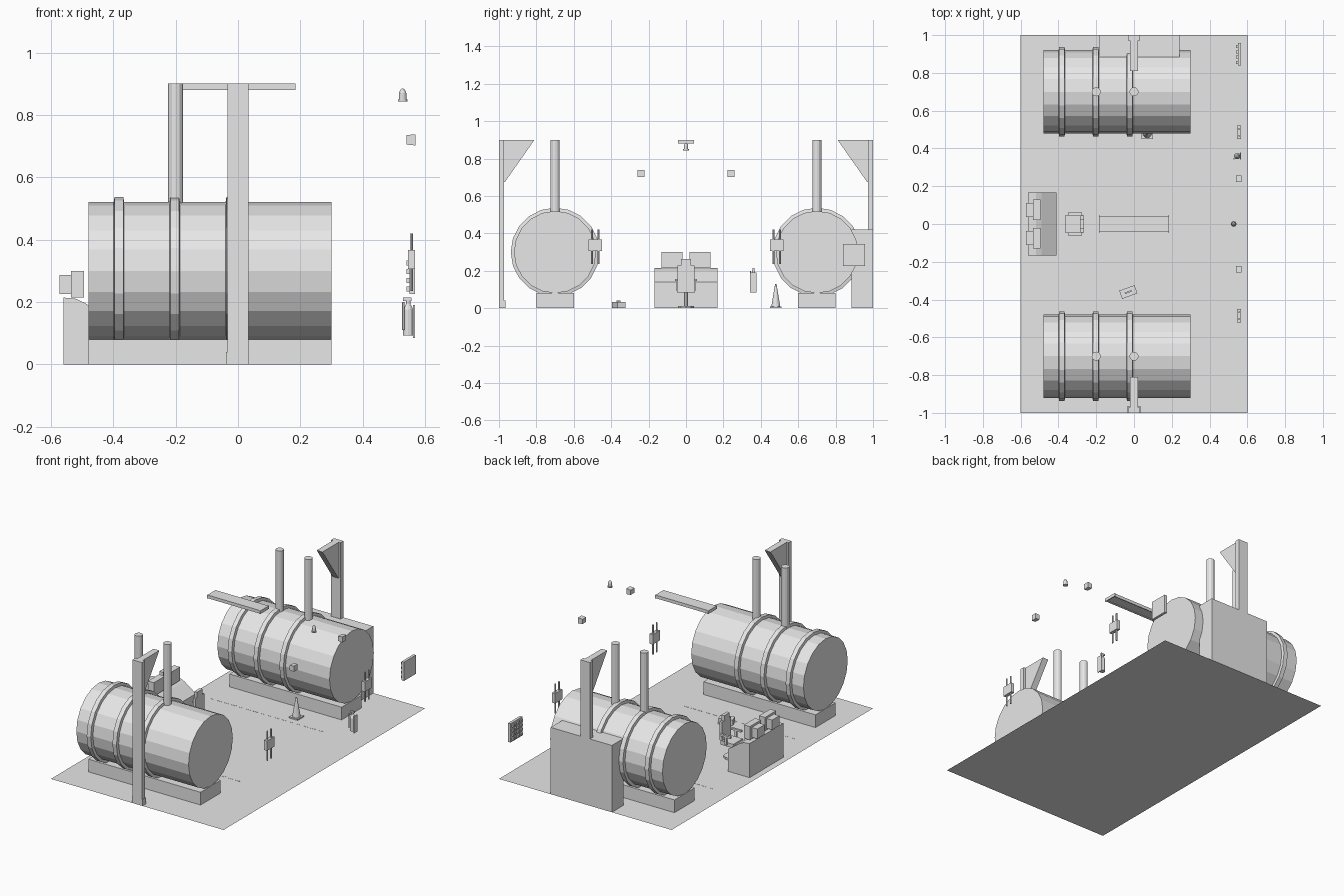
import bpy, bmesh, math
from mathutils import Matrix, Vector

cube = bpy.data.objects.get("Cube")
if cube:
    bpy.data.objects.remove(cube, do_unlink=True)

grey = bpy.data.materials.new("light_grey")
grey.use_nodes = True
grey.diffuse_color = (0.8, 0.8, 0.8, 1)
grey.node_tree.nodes["Principled BSDF"].inputs["Base Color"].default_value = (0.8, 0.8, 0.8, 1)


def finish(name, bm):
    bmesh.ops.recalc_face_normals(bm, faces=bm.faces)
    mesh = bpy.data.meshes.new(name)
    bm.to_mesh(mesh)
    bm.free()
    mesh.materials.append(grey)
    ob = bpy.data.objects.new(name, mesh)
    bpy.context.collection.objects.link(ob)
    return ob


def box(name, x, y, z, turn=0):
    """Box from (min, max) pairs, turned about its own upright axis."""
    bm = bmesh.new()
    size = [b - a for a, b in (x, y, z)]
    mid = Vector([(a + b) / 2 for a, b in (x, y, z)])
    m = Matrix.Translation(mid) @ Matrix.Rotation(turn, 4, "Z") @ Matrix.Diagonal((*size, 1))
    bmesh.ops.create_cube(bm, size=1, matrix=m)
    return finish(name, bm)


def lathe(name, profile, loc, axis="Z", sides=12):
    """Closed turned solid; profile is (radius, distance along axis)."""
    bm = bmesh.new()
    rings = []
    for r, h in profile:
        ring = []
        for i in range(sides):
            a = math.tau * i / sides
            p = (r * math.cos(a), r * math.sin(a), h)
            if axis == "X":
                p = (h, p[0], p[1])
            ring.append(bm.verts.new(Vector(p) + Vector(loc)))
        rings.append(ring)
    for lo, hi in zip(rings, rings[1:]):
        for i in range(sides):
            j = (i + 1) % sides
            bm.faces.new((lo[i], lo[j], hi[j], hi[i]))
    bm.faces.new(rings[0])
    bm.faces.new(rings[-1])
    return finish(name, bm)


def rod(name, r, z0, z1, x, y, sides=8):
    return lathe(name, [(r, z0), (r, z1)], (x, y, 0), sides=sides)


def prism(name, points, axis, lo, hi):
    """Extrude a flat outline along x (points y, z) or along y (points x, z)."""
    bm = bmesh.new()
    place = (lambda a, b, t: (t, a, b)) if axis == "X" else (lambda a, b, t: (a, t, b))
    face = bm.faces.new([bm.verts.new(place(a, b, lo)) for a, b in points])
    out = bmesh.ops.extrude_face_region(bm, geom=[face])
    shift = Vector(place(0, 0, hi - lo))
    bmesh.ops.translate(bm, vec=shift, verts=[v for v in out["geom"] if isinstance(v, bmesh.types.BMVert)])
    return finish(name, bm)


# Floor slab as a single sheet
bm = bmesh.new()
bmesh.ops.create_grid(bm, x_segments=1, y_segments=1, size=1, matrix=Matrix.Diagonal((0.6, 1, 1, 1)))
finish("floor", bm)

# Two mirrored tank bays
for s, side in ((-1, "front"), (1, "back")):
    yc = 0.7 * s
    lathe(side + "_tank", [(0.22, -0.48), (0.22, 0.3)], (0, yc, 0.3), "X", 20)
    box(side + "_tank_plinth", (-0.48, 0.3), (yc - 0.1, yc + 0.1), (0, 0.08))
    for x in (-0.382, -0.203, -0.023):
        lathe(side + "_tank_band", [(0.215, -0.018), (0.237, -0.014), (0.237, 0.014), (0.215, 0.018)],
              (x, yc, 0.3), "X", 20)
    for x in (-0.2, 0):
        rod(side + "_pipe", 0.024, 0.48, 0.9, x, yc, 12)
    box(side + "_column", (-0.033, 0.033), sorted((0.972 * s, s)), (0, 0.9))
    box(side + "_column_foot", (-0.038, 0.036), sorted((0.966 * s, s)), (0, 0.04))
    prism(side + "_gusset", [(0.975 * s, 0.9), (0.81 * s, 0.9), (0.968 * s, 0.675), (0.975 * s, 0.675)],
          "X", -0.02, 0.02)
    # Dashed floor marking beside each tank
    for i in range(16):
        x = -0.48 + 0.05 * i
        box(side + "_floor_dash", (x, x + 0.03), (0.41 * s - 0.003, 0.41 * s + 0.003), (0, 0.001))
    # Switch boxes with conduits
    y = 0.485 * s
    box("switch_box", (0.545, 0.567), (y - 0.036, y + 0.036), (0.305, 0.367))
    for d in (-0.018, 0.018):
        rod("switch_conduit", 0.005, 0.235, 0.42, 0.556, y + d)
    # Wall speakers
    y = 0.24 * s
    prism("speaker", [(0.54, 0.705), (0.57, 0.702), (0.57, 0.738), (0.54, 0.735)], "Y", y - 0.018, y + 0.018)

# Back cabinet
box("back_cabinet", (-0.185, 0.24), (0.885, 1), (0, 0.42))

# Overhead lamp with end caps
box("lamp_panel", (-0.183, 0.183), (-0.037, 0.037), (0.885, 0.9))
for s in (-1, 1):
    box("lamp_lip", (-0.183, 0.183), sorted((0.034 * s, 0.04 * s)), (0.88, 0.9))
    box("lamp_cap", sorted((0.179 * s, 0.185 * s)), (-0.044, 0.044), (0.88, 0.9))

# Control desk and its two monitors
prism("desk", [(-0.56, 0), (-0.41, 0), (-0.41, 0.14), (-0.49, 0.196), (-0.52, 0.21), (-0.56, 0.214)],
      "Y", -0.168, 0.168)
for s in (-1, 1):
    box("monitor_screen", (-0.535, -0.494), sorted((0.02 * s, 0.13 * s)), (0.215, 0.3))
    box("monitor_back", (-0.573, -0.53), sorted((0.037 * s, 0.11 * s)), (0.225, 0.287))

# Operator chair facing the desk
rod("chair_base", 0.046, 0, 0.012, -0.318, 0, 10)
rod("chair_post", 0.01, 0.01, 0.09, -0.318, 0)
box("chair_seat", (-0.362, -0.272), (-0.047, 0.047), (0.085, 0.11))
box("chair_back", (-0.282, -0.265), (-0.045, 0.045), (0.11, 0.228))
box("chair_headrest", (-0.285, -0.265), (-0.027, 0.027), (0.228, 0.262))
for s in (-1, 1):
    box("chair_arm", (-0.35, -0.275), sorted((0.046 * s, 0.06 * s)), (0.145, 0.157))
    box("chair_arm_post", (-0.32, -0.305), sorted((0.046 * s, 0.054 * s)), (0.095, 0.147))

# Traffic cone
box("cone_foot", (0.04, 0.1), (0.45, 0.51), (0, 0.008))
lathe("cone", [(0.024, 0.008), (0.004, 0.128)], (0.07, 0.48, 0))

# Tool case on the floor
turn = math.radians(20)
box("tool_case", (-0.073, 0.013), (-0.383, -0.337), (0, 0.034), turn)
box("tool_case_handle", (-0.05, -0.01), (-0.364, -0.356), (0.034, 0.042), turn)

# Fire extinguisher
lathe("extinguisher", [(0.017, 0.092), (0.017, 0.175), (0.007, 0.193), (0.007, 0.205)], (0.546, 0.36, 0))
box("extinguisher_handle", (0.53, 0.557), (0.355, 0.365), (0.203, 0.214))
box("extinguisher_bracket", (0.562, 0.567), (0.342, 0.378), (0.085, 0.19))
rod("extinguisher_hose", 0.004, 0.11, 0.2, 0.53, 0.345, 6)

# Alarm beacon
lathe("beacon", [(0.015, 0.843), (0.015, 0.85), (0.012, 0.85), (0.012, 0.87), (0.008, 0.88), (0.003, 0.884)],
      (0.528, 0, 0))

# Button panel
box("button_panel", (0.55, 0.567), (0.84, 0.957), (0.225, 0.343))
for row in range(4):
    for col in range(4):
        y, z = 0.856 + 0.0275 * col, 0.242 + 0.0275 * row
        box("panel_button", (0.541, 0.55), (y - 0.008, y + 0.008), (z - 0.008, z + 0.008))
